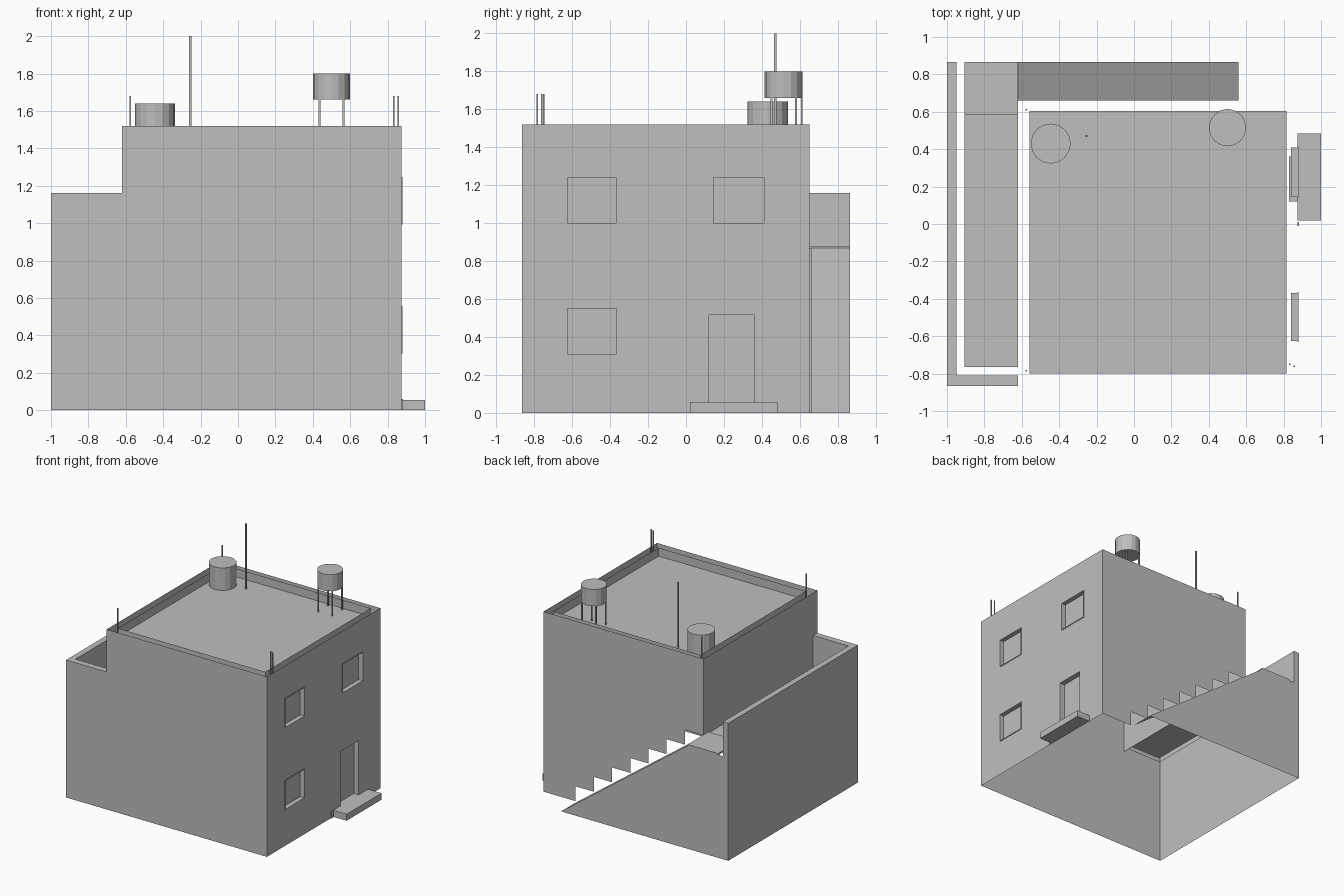
import bpy, bmesh, math

if "Cube" in bpy.data.objects:
    bpy.data.objects.remove(bpy.data.objects["Cube"])

grey = bpy.data.materials.new("plaster_grey")
grey.diffuse_color = (0.52, 0.52, 0.52, 1)
grey.use_nodes = True
grey.node_tree.nodes["Principled BSDF"].inputs["Base Color"].default_value = grey.diffuse_color


def sheet(name, polys):
    """Object made of flat polygons."""
    bm = bmesh.new()
    for p in polys:
        bm.faces.new([bm.verts.new(v) for v in p])
    bmesh.ops.remove_doubles(bm, verts=bm.verts, dist=1e-4)
    me = bpy.data.meshes.new(name)
    bm.to_mesh(me)
    bm.free()
    me.materials.append(grey)
    ob = bpy.data.objects.new(name, me)
    bpy.context.collection.objects.link(ob)
    return ob


def box(name, x0, x1, y0, y1, z0, z1):
    a, b, c, d = (x0, y0), (x1, y0), (x1, y1), (x0, y1)
    polys = [[(*p, z0), (*q, z0), (*q, z1), (*p, z1)] for p, q in ((a, b), (b, c), (c, d), (d, a))]
    polys.append([(*p, z1) for p in (a, b, c, d)])
    polys.append([(*p, z0) for p in (d, c, b, a)])
    return sheet(name, polys)


def rod(name, x, y, z0, z1, w=0.005):
    return box(name, x - w, x + w, y - w, y + w, z0, z1)


def tank(name, x, y, r, z0, z1, sides=16):
    ring = [(x + r * math.cos(2 * math.pi * i / sides), y + r * math.sin(2 * math.pi * i / sides))
            for i in range(sides)]
    polys = [[(*ring[i - 1], z0), (*ring[i], z0), (*ring[i], z1), (*ring[i - 1], z1)] for i in range(sides)]
    polys.append([(*p, z1) for p in ring])
    polys.append([(*p, z0) for p in reversed(ring)])
    ob = sheet(name, polys)
    return ob


L, X0, X1 = -1.0, -0.62, 0.875        # terrace edge, house left, house right
F, B, BB = -0.865, 0.65, 0.865        # front, house back, stair back
TOP, RAIL, FLOOR, ROOF = 1.52, 1.16, 0.87, 1.45

# front wall of house and terrace in one piece
sheet("front_wall", [[(x, F, z) for x, z in
      ((L, 0), (X1, 0), (X1, TOP), (X0, TOP), (X0, RAIL), (L, RAIL))]])

# back wall, its lower edge cut to the stair profile
STEPS, RUN, RISE, START = 7, 0.17, 0.125, 0.575
prof = [(X1, 0), (START, 0)]
for i in range(STEPS):
    prof.append((START - i * RUN, (i + 1) * RISE))
    prof.append((START - (i + 1) * RUN, (i + 1) * RISE))
prof += [(X0, STEPS * RISE), (X0, TOP), (X1, TOP)]
sheet("back_wall", [[(x, B, z) for x, z in prof]])

# left walls: terrace outside, house above the terrace
sheet("terrace_side_wall", [[(L, BB, 0), (L, F, 0), (L, F, RAIL), (L, BB, RAIL)]])
sheet("house_side_wall", [[(X0, B, FLOOR), (X0, F, FLOOR), (X0, F, TOP), (X0, B, TOP)]])

# right wall with openings (y0, y1, z0, z1, depth)
openings = [(-0.625, -0.37, 1.0, 1.24, 0.035), (0.145, 0.41, 1.0, 1.24, 0.035),
            (-0.625, -0.37, 0.31, 0.55, 0.035), (0.12, 0.36, 0.055, 0.515, 0.045)]
ys = sorted({F, B, *[v for o in openings for v in o[:2]]})
zs = sorted({0, TOP, *[v for o in openings for v in o[2:4]]})
cells = []
for a, b in zip(ys, ys[1:]):
    for c, d in zip(zs, zs[1:]):
        my, mz = (a + b) / 2, (c + d) / 2
        if not any(o[0] < my < o[1] and o[2] < mz < o[3] for o in openings):
            cells.append([(X1, a, c), (X1, b, c), (X1, b, d), (X1, a, d)])
sheet("right_wall", cells)

# recessed panes with their reveals and a thin raised frame
for n, (y0, y1, z0, z1, dep) in enumerate(openings):
    xi = X1 - dep
    c = [(y0, z0), (y1, z0), (y1, z1), (y0, z1)]
    polys = [[(xi, *p) for p in c]]
    for i in range(4):
        p, q = c[i], c[(i + 1) % 4]
        polys.append([(X1, *p), (X1, *q), (xi, *q), (xi, *p)])
    kind = "door" if n == 3 else "window"
    sheet(f"{kind}_{n}", polys)
    t, e = 0.006, X1 + 0.004
    if kind == "window":
        box(f"frame_bottom_{n}", X1, e, y0 - t, y1 + t, z0 - t, z0)
        box(f"frame_top_{n}", X1, e, y0 - t, y1 + t, z1, z1 + t)
        box(f"frame_left_{n}", X1, e, y0 - t, y0, z0, z1)
        box(f"frame_right_{n}", X1, e, y1, y1 + t, z0, z1)

# roof deck with the inner parapet skin
rx0, rx1, ry0, ry1 = -0.56, 0.815, -0.80, 0.605
rc = [(rx0, ry0), (rx1, ry0), (rx1, ry1), (rx0, ry1)]
roof = [[(*p, ROOF) for p in rc]]
for i in range(4):
    p, q = rc[i], rc[(i + 1) % 4]
    roof.append([(*q, ROOF), (*p, ROOF), (*p, TOP), (*q, TOP)])
sheet("roof_deck", roof)

# terrace rail: cap and inner skin, then floor and landing
xi, yi = -0.95, -0.81
sheet("terrace_rail", [
    [(L, F, RAIL), (xi, yi, RAIL), (xi, BB, RAIL), (L, BB, RAIL)],
    [(L, F, RAIL), (X0, F, RAIL), (X0, yi, RAIL), (xi, yi, RAIL)],
    [(xi, yi, FLOOR), (xi, BB, FLOOR), (xi, BB, RAIL), (xi, yi, RAIL)],
    [(X0, yi, FLOOR), (xi, yi, FLOOR), (xi, yi, RAIL), (X0, yi, RAIL)]])
sheet("terrace_floor", [[(-0.905, -0.765, FLOOR), (X0, -0.765, FLOOR),
                         (X0, 0.585, FLOOR), (-0.905, 0.585, FLOOR)]])
box("landing", -0.905, X0, 0.585, BB, 0.865, 0.88)

# outer stair wall joined to the terrace back, and the stair ramp
sheet("stair_wall", [[(x, BB, z) for x, z in
      ((0.56, 0), (L, 0), (L, RAIL), (xi, RAIL), (xi, FLOOR), (X0, FLOOR))]])
sheet("stair_ramp", [[(0.56, 0.66, 0), (0.56, BB, 0), (X0, BB, FLOOR), (X0, 0.66, FLOOR)]])

# doorstep
box("doorstep", X1, 1.0, 0.02, 0.485, 0, 0.055)
box("doorstep_stub", X1, 0.882, -0.012, 0.012, 0, 0.06)

# roof equipment
tank("low_tank", -0.445, 0.43, 0.107, ROOF, 1.64)
tank("raised_tank", 0.50, 0.515, 0.10, 1.66, 1.80)
for x in (0.435, 0.565):
    for y in (0.45, 0.58):
        rod("tank_leg", x, y, ROOF, 1.66)
rod("mast", -0.255, 0.47, ROOF, 2.0, 0.006)
for x, y in ((-0.575, 0.61), (-0.575, -0.785), (0.832, -0.75), (0.857, -0.76)):
    rod("corner_bar", x, y, 1.40, 1.68, 0.004)
